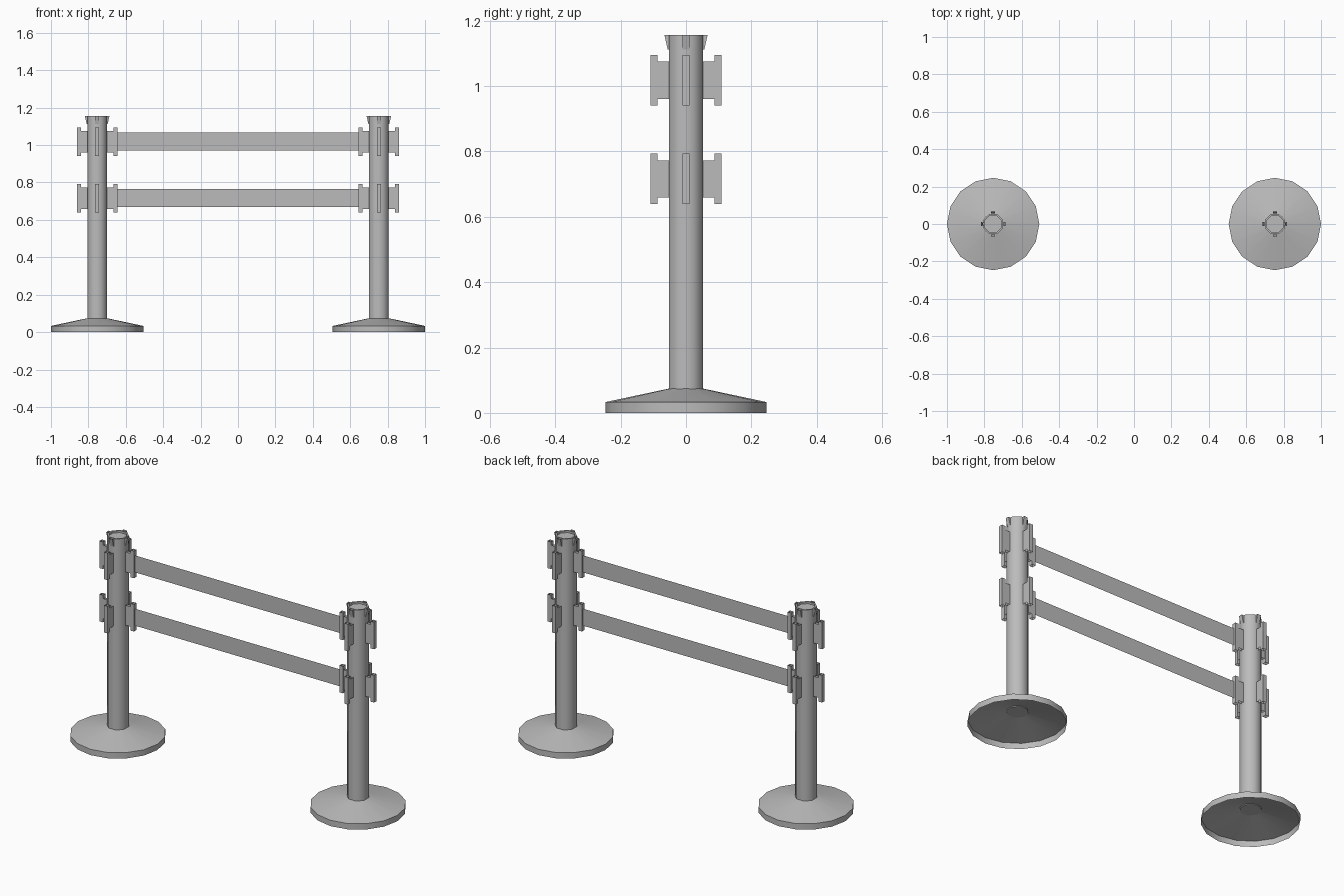
import bpy, bmesh, math
from mathutils import Matrix, Vector

cube = bpy.data.objects.get("Cube")
if cube:
    bpy.data.objects.remove(cube, do_unlink=True)

grey = bpy.data.materials.new("plain grey")
grey.use_nodes = True
colour = (0.5, 0.5, 0.5, 1)
grey.diffuse_color = colour
grey.node_tree.nodes["Principled BSDF"].inputs["Base Color"].default_value = colour

POST_X = 0.753
BELT_HEIGHTS = {"upper": 1.018, "lower": 0.716}


def finish(name, bm, smooth=False):
    mesh = bpy.data.meshes.new(name)
    bm.to_mesh(mesh)
    bm.free()
    mesh.materials.append(grey)
    ob = bpy.data.objects.new(name, mesh)
    bpy.context.collection.objects.link(ob)
    if smooth:
        bpy.ops.object.select_all(action='DESELECT')
        ob.select_set(True)
        bpy.context.view_layer.objects.active = ob
        bpy.ops.object.shade_smooth_by_angle(angle=math.radians(50))
    return ob


def lathe(name, profile, sides, x, turn=0.0, cap_start=False, cap_end=False):
    """Rings of (radius, height) joined into a smooth shell."""
    bm = bmesh.new()
    rings = []
    for r, z in profile:
        angles = [turn + 2 * math.pi * i / sides for i in range(sides)]
        rings.append([bm.verts.new((x + r * math.cos(a), r * math.sin(a), z)) for a in angles])
    for low, high in zip(rings, rings[1:]):
        for i in range(sides):
            j = (i + 1) % sides
            bm.faces.new((low[i], low[j], high[j], high[i]))
    if cap_start:
        bm.faces.new(rings[0][::-1])
    if cap_end:
        bm.faces.new(rings[-1])
    return finish(name, bm, True)


def sleeve(bm, matrix, near, far, half_width, z0, z1, near_taper=None):
    """Upright four-walled sleeve, open above and below."""
    low_far = far if near_taper is None else near_taper
    low = [(near, -half_width), (low_far, -half_width), (low_far, half_width), (near, half_width)]
    high = [(near, -half_width), (far, -half_width), (far, half_width), (near, half_width)]
    a = [bm.verts.new(matrix @ Vector((x, y, z0))) for x, y in low]
    b = [bm.verts.new(matrix @ Vector((x, y, z1))) for x, y in high]
    for i in range(4):
        j = (i + 1) % 4
        bm.faces.new((a[i], a[j], b[j], b[i]))


for side, x in (("left", POST_X), ("right", -POST_X)):
    # Hollow weighted foot with a shallow conical top
    lathe(f"{side}_base", [(0.247, 0), (0.247, 0.033), (0.054, 0.074)], 16, x)
    # Octagonal post with a thin rim around a recessed top
    lathe(f"{side}_post", [(0.057, 0.07), (0.057, 1.156), (0.048, 1.156), (0.048, 1.145)],
          8, x, math.pi / 8, True, True)

    # Belt holders and top tabs on all four sides
    holders, tabs = bmesh.new(), bmesh.new()
    for k in range(4):
        m = Matrix.Translation((x, 0, 0)) @ Matrix.Rotation(k * math.pi / 2, 4, 'Z')
        for z in BELT_HEIGHTS.values():
            sleeve(holders, m, 0.087, 0.108, 0.011, z - 0.077, z + 0.077)
            sleeve(holders, m, 0.050, 0.087, 0.008, z - 0.057, z + 0.057)
        sleeve(tabs, m, 0.050, 0.066, 0.011, 1.112, 1.156, 0.056)
    finish(f"{side}_belt_holders", holders)
    finish(f"{side}_top_tabs", tabs)

# Flat belts stretched between the facing holders
for level, z in BELT_HEIGHTS.items():
    bm = bmesh.new()
    end = POST_X - 0.108
    bm.faces.new([bm.verts.new((sx * end, 0, z + dz))
                  for sx, dz in ((-1, -0.048), (1, -0.048), (1, 0.048), (-1, 0.048))])
    finish(f"{level}_belt", bm)
